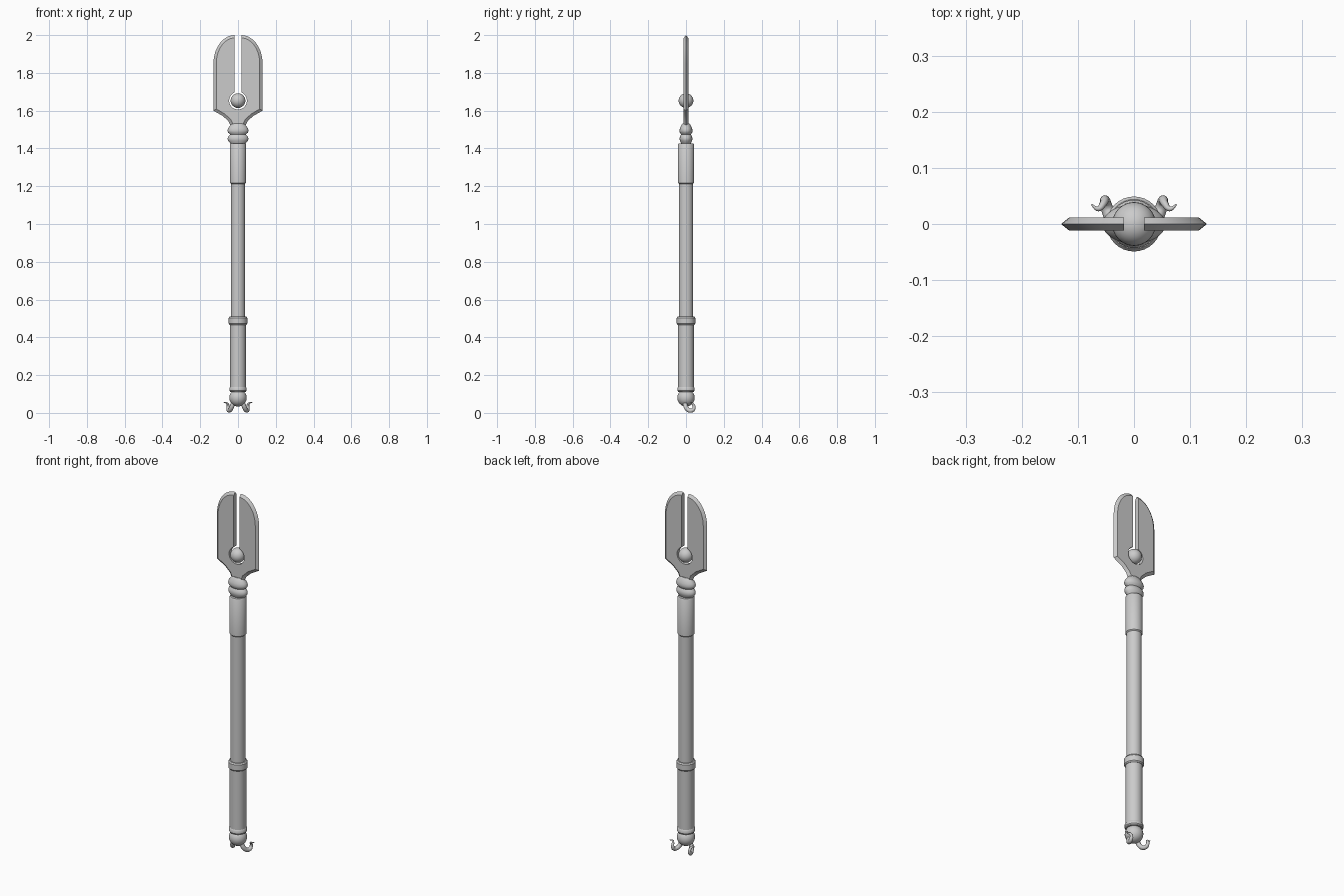
import bpy, bmesh, math
from mathutils import Vector

if "Cube" in bpy.data.objects:
    bpy.data.objects.remove(bpy.data.objects["Cube"])


def finish(name, bm, angle=35):
    bmesh.ops.recalc_face_normals(bm, faces=bm.faces)
    me = bpy.data.meshes.new(name)
    bm.to_mesh(me)
    bm.free()
    ob = bpy.data.objects.new(name, me)
    bpy.context.collection.objects.link(ob)
    bpy.ops.object.select_all(action='DESELECT')
    ob.select_set(True)
    bpy.context.view_layer.objects.active = ob
    bpy.ops.object.shade_smooth_by_angle(angle=math.radians(angle))
    return ob


def skin(bm, rings):
    # join closed rings of points and cap both ends
    vs = [[bm.verts.new(p) for p in r] for r in rings]
    n = len(vs[0])
    for a, b in zip(vs, vs[1:]):
        for i in range(n):
            bm.faces.new((a[i], a[(i + 1) % n], b[(i + 1) % n], b[i]))
    bm.faces.new(vs[0][::-1])
    bm.faces.new(vs[-1])


def lathe(name, profile, sy=1.0, seg=32):
    bm = bmesh.new()
    ang = [2 * math.pi * i / seg for i in range(seg)]
    skin(bm, [[(r * math.cos(a), r * sy * math.sin(a), z) for a in ang] for r, z in profile])
    return finish(name, bm)


def ball(name, r, z):
    bm = bmesh.new()
    bmesh.ops.create_uvsphere(bm, u_segments=24, v_segments=16, radius=r)
    bmesh.ops.translate(bm, verts=bm.verts, vec=(0, 0, z))
    return finish(name, bm)


# shaft, sleeves and rings
lathe("shaft", [(0.038, 0.45), (0.038, 1.25)])
lathe("upper_sleeve", [(0.038, 1.213), (0.043, 1.218), (0.043, 1.42), (0.039, 1.426)])
lathe("grip", [(0.042, 0.11), (0.042, 0.48)])
lathe("grip_ring", [(0.044, 0.466), (0.049, 0.472), (0.049, 0.503), (0.044, 0.51)])
lathe("pommel_ring", [(0.042, 0.113), (0.046, 0.118), (0.046, 0.132), (0.042, 0.138)])
ball("pommel", 0.046, 0.08)

# flattened double collar below the blade
lathe("collar", [(0.036, 1.42), (0.043, 1.43), (0.053, 1.442), (0.055, 1.452), (0.052, 1.464),
                 (0.041, 1.474), (0.053, 1.484), (0.056, 1.495), (0.052, 1.508),
                 (0.037, 1.527), (0.028, 1.533)], sy=0.62)

# orb in the blade
ORB = 1.653
ball("orb", 0.039, ORB)

# split blade: bevelled outer edge, straight slit ending in a round hole
slit, hole, inset, thick = 0.018, 0.047, 0.015, 0.012
right = [(slit + 0.112 * math.sin(t), 1.85 + 0.15 * math.cos(t))
         for t in [math.pi / 2 * i / 12 for i in range(13)]]
right += [(0.13, 1.6), (0.078, 1.57), (0.05, 1.543), (0.037, 1.515)]
outer = right + [(-x, z) for x, z in reversed(right)]
a0 = math.asin(slit / hole)
inner = []
for i in range(25):
    a = -a0 - (2 * math.pi - 2 * a0) * i / 24
    inner.append((hole * math.sin(a), ORB + hole * math.cos(a)))
pts = [Vector(p) for p in outer + inner]
edge = list(pts)
for i in range(1, len(outer) - 1):
    d1 = (pts[i] - pts[i - 1]).normalized()
    d2 = (pts[i + 1] - pts[i]).normalized()
    n1, n2 = Vector((d1.y, -d1.x)), Vector((d2.y, -d2.x))
    edge[i] = pts[i] + (n1 + n2) * inset / (1 + n1.dot(n2))
edge[0] = pts[0] - Vector((0, inset))
edge[len(outer) - 1] = pts[len(outer) - 1] - Vector((0, inset))
bm = bmesh.new()
skin(bm, [[(p.x, -thick, p.y) for p in edge], [(p.x, 0, p.y) for p in pts],
          [(p.x, thick, p.y) for p in edge]])
finish("blade", bm, 20)

# curled, tapering hooks on the pommel
path = [(0.024, -0.005, 0.055), (0.034, 0.0, 0.03), (0.043, 0.015, 0.014), (0.05, 0.034, 0.014),
        (0.052, 0.043, 0.03), (0.055, 0.036, 0.047), (0.064, 0.027, 0.054), (0.076, 0.035, 0.056)]
radii = [1.2, 1.2, 1.15, 1.05, 0.85, 0.65, 0.45, 0.12]
for side, s in (("left", -1), ("right", 1)):
    cu = bpy.data.curves.new("hook_" + side, 'CURVE')
    cu.dimensions = '3D'
    cu.bevel_depth = 0.01
    cu.bevel_resolution = 3
    cu.use_fill_caps = True
    sp = cu.splines.new('BEZIER')
    sp.bezier_points.add(len(path) - 1)
    for bp, p, r in zip(sp.bezier_points, path, radii):
        bp.co = (p[0] * s, p[1], p[2])
        bp.radius = r
        bp.handle_left_type = bp.handle_right_type = 'AUTO'
    sp.resolution_u = 5
    ob = bpy.data.objects.new("hook_" + side, cu)
    bpy.context.collection.objects.link(ob)
